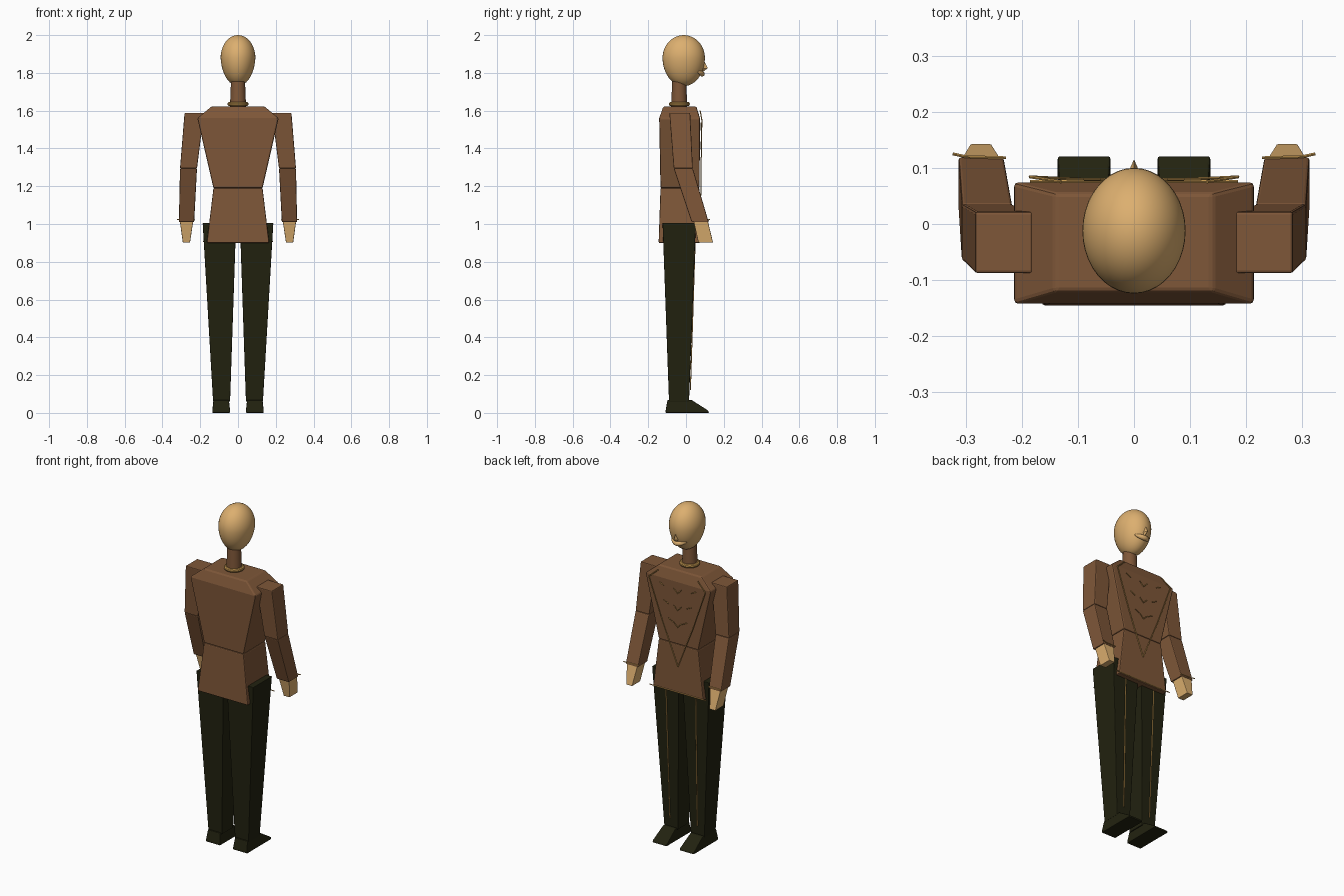
import bpy, bmesh, math
from mathutils import Vector

if "Cube" in bpy.data.objects:
    bpy.data.objects.remove(bpy.data.objects["Cube"], do_unlink=True)


def material(name, rgb):
    m = bpy.data.materials.new(name)
    m.use_nodes = True
    m.diffuse_color = (*rgb, 1)
    m.node_tree.nodes["Principled BSDF"].inputs["Base Color"].default_value = (*rgb, 1)
    return m


SKIN = material("warm skin", (0.72, 0.43, 0.16))
COAT = material("brown cloth", (0.21, 0.095, 0.04))
DARK = material("dark olive cloth", (0.016, 0.016, 0.005))
GOLD = material("gold braid", (0.55, 0.31, 0.08))


def finish(name, bm, mat, bevel=0.0, smooth=False):
    bmesh.ops.recalc_face_normals(bm, faces=bm.faces)
    me = bpy.data.meshes.new(name)
    bm.to_mesh(me)
    bm.free()
    me.materials.append(mat)
    ob = bpy.data.objects.new(name, me)
    bpy.context.collection.objects.link(ob)
    if bevel:
        mod = ob.modifiers.new("soft edges", "BEVEL")
        mod.width, mod.segments = bevel, 2
    for p in me.polygons:
        p.use_smooth = smooth
    return ob


def loft(name, sections, mat, side=1, bevel=0.005):
    """Stack of rectangles: (z, x0, x1, y0, y1)."""
    bm = bmesh.new()
    rings = []
    for z, x0, x1, y0, y1 in sections:
        rings.append([bm.verts.new((side * x, y, z))
                      for x, y in ((x0, y0), (x1, y0), (x1, y1), (x0, y1))])
    for a, b in zip(rings, rings[1:]):
        for i in range(4):
            j = (i + 1) % 4
            bm.faces.new((a[i], a[j], b[j], b[i]))
    bm.faces.new(rings[0])
    bm.faces.new(rings[-1])
    return finish(name, bm, mat, bevel)


def cord(name, paths, radius=0.003):
    """Thin gold braid along one or more paths."""
    bm = bmesh.new()
    for pts in paths:
        for a, b in zip(pts, pts[1:]):
            a, b = Vector(a), Vector(b)
            d = b - a
            m = d.to_track_quat("Z", "Y").to_matrix().to_4x4()
            m.translation = (a + b) / 2
            bmesh.ops.create_cone(bm, cap_ends=True, segments=6, radius1=radius,
                                  radius2=radius, depth=d.length, matrix=m)
    return finish(name, bm, GOLD)


# Head: egg narrowing towards the chin
bm = bmesh.new()
bmesh.ops.create_uvsphere(bm, u_segments=40, v_segments=24, radius=1)
for v in bm.verts:
    low = v.co.z < 0
    taper = 1 + 0.06 * v.co.z if low else 1
    v.co = (v.co.x * 0.092 * taper, v.co.y * 0.112 - 0.012,
            v.co.z * (0.15 if low else 0.12) + 1.88)
finish("head", bm, SKIN, smooth=True)

# Nose wedge and moustache
bm = bmesh.new()
tip = bm.verts.new((0, 0.115, 1.825))
base = [bm.verts.new(p) for p in ((0, 0.085, 1.885), (0.018, 0.075, 1.82),
                                  (0, 0.075, 1.795), (-0.018, 0.075, 1.82))]
for i in range(4):
    bm.faces.new((tip, base[i], base[(i + 1) % 4]))
bm.faces.new(base)
finish("nose", bm, SKIN)
bm = bmesh.new()
bmesh.ops.create_uvsphere(bm, u_segments=16, v_segments=10, radius=1)
for v in bm.verts:
    x = v.co.x
    v.co = (x * 0.05, 0.085 + v.co.y * 0.014 - 0.022 * x * x,
            1.795 + v.co.z * 0.014 + 0.012 * x * x)
finish("moustache", bm, SKIN, smooth=True)

# Neck and collar ring
bm = bmesh.new()
bmesh.ops.create_cone(bm, cap_ends=True, segments=24, radius1=0.043, radius2=0.037, depth=0.15)
bmesh.ops.translate(bm, verts=bm.verts, vec=(0, -0.036, 1.685))
neck = finish("neck", bm, COAT, smooth=True)
bpy.ops.mesh.primitive_torus_add(location=(0, -0.035, 1.635), major_radius=0.045,
                                 minor_radius=0.011, major_segments=32, minor_segments=10)
collar = bpy.context.object
collar.name = "collar_ring"
collar.data.materials.append(GOLD)
for ob in (neck, collar):
    bpy.ops.object.select_all(action="DESELECT")
    ob.select_set(True)
    bpy.context.view_layer.objects.active = ob
    bpy.ops.object.shade_smooth_by_angle()

# Jacket
loft("jacket_body", [(1.19, -0.13, 0.13, -0.135, 0.072), (1.56, -0.215, 0.215, -0.142, 0.074),
                     (1.622, -0.14, 0.14, -0.12, 0.055)], COAT, bevel=0.007)
loft("jacket_skirt", [(0.9, -0.165, 0.165, -0.145, 0.074),
                      (1.19, -0.13, 0.13, -0.135, 0.072)], COAT)

# Limbs, mirrored
for side, label in ((1, "left"), (-1, "right")):
    loft(label + "_upper_arm", [(1.295, 0.217, 0.307, -0.065, 0.036),
                                (1.588, 0.18, 0.283, -0.088, 0.022)], COAT, side)
    loft(label + "_forearm", [(1.01, 0.232, 0.313, 0.03, 0.12),
                              (1.295, 0.217, 0.307, -0.065, 0.036)], COAT, side)
    loft(label + "_hand", [(0.902, 0.254, 0.292, 0.065, 0.143),
                           (1.015, 0.237, 0.308, 0.04, 0.116)], SKIN, side, 0.003)
    loft(label + "_trouser_leg", [(0.06, 0.042, 0.132, -0.09, 0.016),
                                  (1.005, 0.01, 0.187, -0.124, 0.052)], DARK, side, 0.003)
    loft(label + "_shoe", [(0, 0.042, 0.136, -0.108, 0.122), (0.012, 0.042, 0.136, -0.108, 0.118),
                           (0.068, 0.048, 0.13, -0.098, 0.03)], DARK, side, 0.004)
    cord(label + "_cuff_braid", [[(side * 0.228, 0.118, 1.022), (side * 0.3, 0.12, 1.022),
                                  (side * 0.323, 0.125, 1.024)]])
    cord(label + "_trouser_stripe", [[(side * 0.098, 0.048, 0.9), (side * 0.09, 0.023, 0.12)]])

# Jacket braid: pointed front panel, chevrons and hem
cord("panel_braid", [[(s * 0.185, 0.084, 1.55), (s * 0.1, 0.08, 1.31), (0, 0.077, 1.06)]
                     for s in (1, -1)] + [[(-0.185, 0.084, 1.55), (-0.13, 0.075, 1.6)],
                                          [(0.185, 0.084, 1.55), (0.13, 0.075, 1.6)]])
frogs = []
for z, w in ((1.52, 0.12), (1.42, 0.09), (1.32, 0.06)):
    frogs.append([(-0.025, 0.08, z), (0, 0.08, z - 0.025), (0.025, 0.08, z)])
    frogs += [[(s * w, 0.08, z + 0.015), (s * (w - 0.03), 0.08, z)] for s in (1, -1)]
cord("chevron_braid", frogs, 0.0025)
cord("hem_braid", [[(-0.185, 0.076, 0.908), (0.185, 0.076, 0.908)]])
